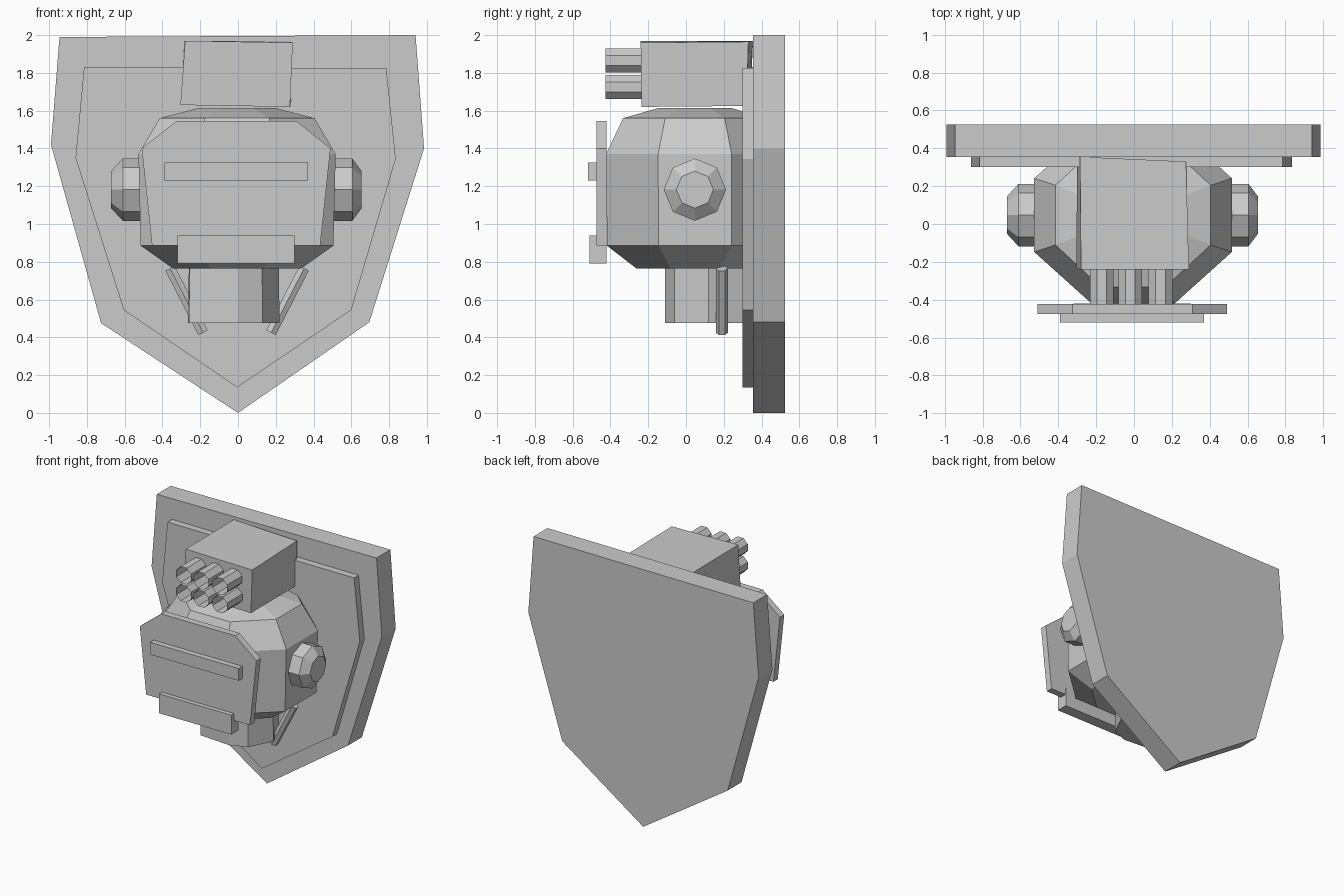
import bpy, bmesh, math
from mathutils import Vector

if "Cube" in bpy.data.objects:
    bpy.data.objects.remove(bpy.data.objects["Cube"])

grey = bpy.data.materials.new("plain_grey")
grey.diffuse_color = (0.6, 0.6, 0.6, 1)
grey.use_nodes = True
grey.node_tree.nodes["Principled BSDF"].inputs["Base Color"].default_value = grey.diffuse_color


def loft(name, rings, caps=True):
    """Flat-faced skin through rings of equal point count."""
    bm = bmesh.new()
    rows = [[bm.verts.new(p) for p in ring] for ring in rings]
    n = len(rows[0])
    for a, b in zip(rows, rows[1:]):
        for i in range(n):
            bm.faces.new((a[i], a[(i + 1) % n], b[(i + 1) % n], b[i]))
    if caps:
        bm.faces.new(rows[0][::-1])
        bm.faces.new(rows[-1])
        bmesh.ops.recalc_face_normals(bm, faces=bm.faces)
    mesh = bpy.data.meshes.new(name)
    bm.to_mesh(mesh)
    bm.free()
    mesh.materials.append(grey)
    obj = bpy.data.objects.new(name, mesh)
    bpy.context.collection.objects.link(obj)
    return obj


def plate(name, outline, y0, y1):
    """Front outline (x, z) extruded along y."""
    return loft(name, [[(x, y, z) for x, z in outline] for y in (y0, y1)])


def block(name, x0, x1, y0, y1, z0, z1):
    return plate(name, [(x0, z0), (x1, z0), (x1, z1), (x0, z1)], y0, y1)


def circle(n, turn=0.0):
    return [(math.cos(turn + math.tau * i / n), math.sin(turn + math.tau * i / n))
            for i in range(n)]


# wall shield and its raised inner panel
plate("shield_board", [(-.945, 1.99), (-.99, 1.42), (-.725, .475), (0, 0),
                       (.695, .48), (.985, 1.40), (.94, 2.0)], .355, .525)
plate("shield_panel", [(-.815, 1.83), (-.86, 1.35), (-.605, .545), (-.005, .135),
                       (.60, .545), (.835, 1.345), (.785, 1.825)], .30, .36)

# eight-sided head: (z, half width, half depth)
oct_flat = circle(8, math.pi / 8)
k = 1 / math.cos(math.pi / 8)
head = [(.765, .34, .31), (.885, .51, .465), (1.37, .522, .47),
        (1.56, .41, .38), (1.615, .20, .19)]
loft("head", [[(hx * k * c - .005, hy * k * s + .047, z) for c, s in oct_flat]
              for z, hx, hy in head])

# face plate with visor bar and mouth block
plate("face_plate", [(-.325, 1.545), (-.51, 1.40), (-.455, .885),
                     (.435, .885), (.49, 1.40), (.31, 1.545)], -.475, -.422)
block("visor_bar", -.39, .37, -.52, -.47, 1.23, 1.325)
block("mouth_block", -.32, .30, -.51, -.42, .79, .94)

# ear caps
for side, name, x0, x1, x2 in ((1, "right_ear", .45, .605, .655),
                               (-1, "left_ear", .45, .61, .672)):
    loft(name, [[(side * x, .047 + r * c, 1.182 + r * s) for c, s in circle(8)]
                for x, r in ((x0, .165), (x1, .165), (x2, .098))])

# neck
neck = [(0, -.11), (.13, -.06), (.22, .12), (.14, .30),
        (0, .34), (-.2, .30), (-.265, .12), (-.26, -.09)]
loft("neck", [[(x * s, y, z) for x, y in neck] for z, s in ((.475, 1), (.80, .98))])

# slanted neck struts
for side, name in ((1, "right_strut"), (-1, "left_strut")):
    a, b = Vector((side * .18 - .005, .19, .425)), Vector((side * .355 - .005, .19, .765))
    d = (b - a).normalized()
    u = Vector((0, 1, 0))
    v = d.cross(u)
    loft(name, [[p + (u * c + v * s) * .032 for c, s in circle(6)] for p in (a, b)])

# launcher box on top, slightly crooked
loft("launcher_box", [
    [(-.305, -.235, 1.63), (.275, -.235, 1.62), (.28, .32, 1.625), (-.30, .34, 1.64)],
    [(-.28, -.24, 1.97), (.29, -.24, 1.96), (.275, .33, 1.965), (-.285, .355, 1.97)]])

# two rows of three open tubes
for row, z in enumerate((1.725, 1.865)):
    for col, x in enumerate((-.17, -.02, .14)):
        loft(f"launcher_tube_{row}_{col}",
             [[(x + .068 * c, y, z + .068 * s) for c, s in oct_flat]
              for y in (-.425, -.235)], caps=False)
